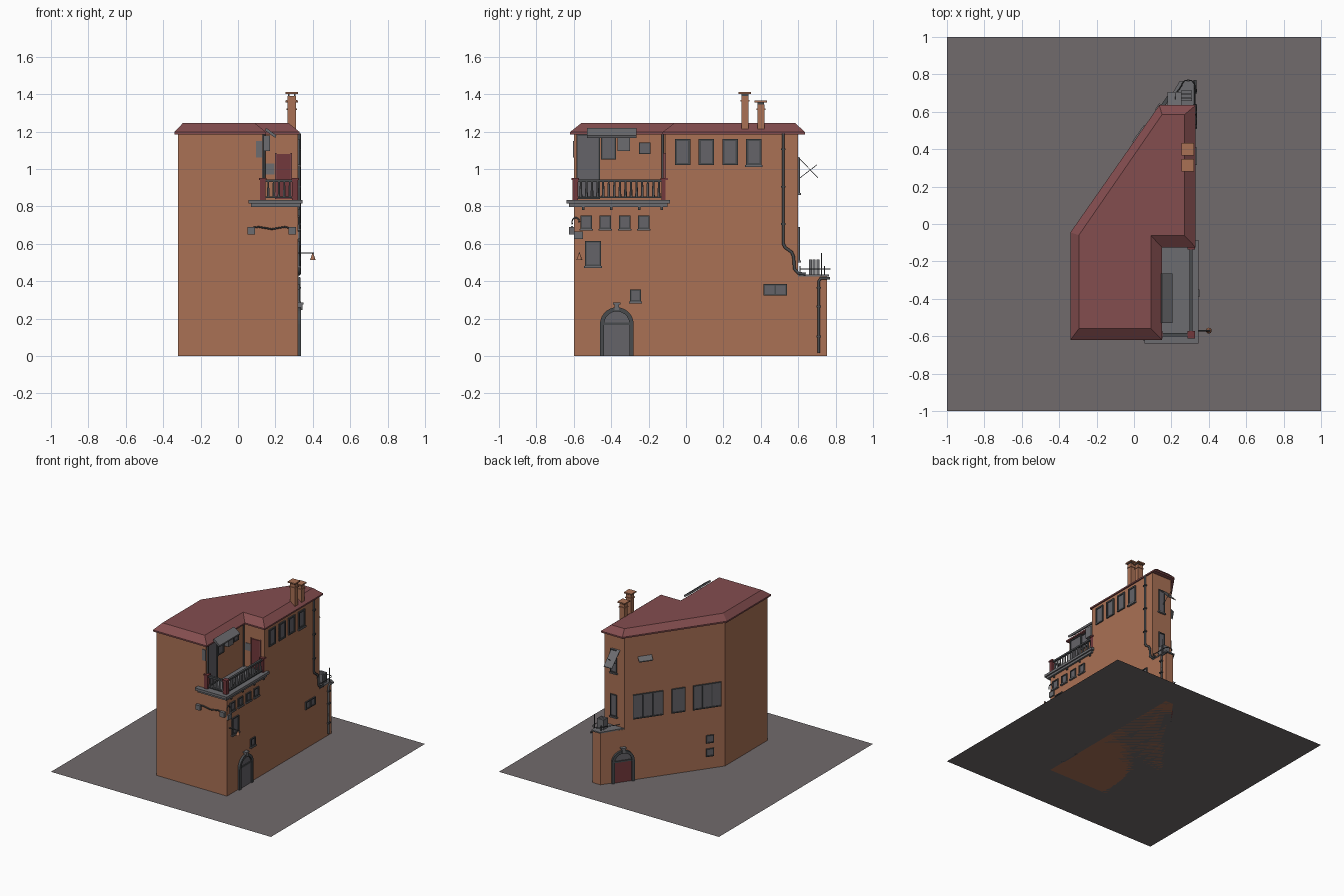
import bpy, bmesh, math
from mathutils import Vector

if "Cube" in bpy.data.objects:
    bpy.data.objects.remove(bpy.data.objects["Cube"])

def mat(name, r, g, b):
    m = bpy.data.materials.new(name)
    m.diffuse_color = (r, g, b, 1)
    m.use_nodes = True
    m.node_tree.nodes["Principled BSDF"].inputs["Base Color"].default_value = m.diffuse_color
    return m

WALL = mat("terracotta wall", .40, .165, .09)
ROOF = mat("maroon roof", .23, .075, .078)
GROUND = mat("ground grey", .165, .145, .15)
STONE = mat("stone grey", .15, .15, .16)
FRAME = mat("dark frame", .065, .07, .075)
GLASS = mat("glass grey", .13, .125, .14)
RED = mat("red paint", .17, .04, .045)

def finish(name, bm, m):
    bmesh.ops.recalc_face_normals(bm, faces=bm.faces)
    me = bpy.data.meshes.new(name)
    bm.to_mesh(me)
    bm.free()
    me.materials.append(m)
    ob = bpy.data.objects.new(name, me)
    bpy.context.collection.objects.link(ob)
    return ob

def loft(name, lower, upper, m):
    """Solid between two matching rings of 3D points."""
    bm = bmesh.new()
    a = [bm.verts.new(p) for p in lower]
    b = [bm.verts.new(p) for p in upper]
    n = len(a)
    bm.faces.new(a)
    bm.faces.new(b)
    for i in range(n):
        bm.faces.new((a[i], a[(i + 1) % n], b[(i + 1) % n], b[i]))
    return finish(name, bm, m)

def prism(name, pts, z0, z1, m):
    return loft(name, [(x, y, z0) for x, y in pts], [(x, y, z1) for x, y in pts], m)

def box(name, x0, x1, y0, y1, z0, z1, m):
    return prism(name, [(x0, y0), (x1, y0), (x1, y1), (x0, y1)], z0, z1, m)

class Side:
    """A wall plane: u runs along it, d points out of it."""
    def __init__(s, o, u, n):
        s.o, s.u, s.n = Vector(o), Vector(u).normalized(), Vector(n).normalized()

    def at(s, u, d, z):
        return s.o + s.u * u + s.n * d + Vector((0, 0, z))

    def plate(s, name, pts, d0, d1, m):
        return loft(name, [s.at(u, d0, z) for u, z in pts], [s.at(u, d1, z) for u, z in pts], m)

    def rect(s, name, u0, u1, z0, z1, d, m):
        return s.plate(name, [(u0, z0), (u1, z0), (u1, z1), (u0, z1)], -.005, d, m)

    def window(s, u0, u1, z0, z1, panes=1, sill=True, w=.008):
        s.rect("window_glass", u0, u1, z0, z1, .004, GLASS)
        s.rect("window_head", u0, u1, z1 - w, z1, .01, FRAME)
        s.rect("window_base", u0, u1, z0, z0 + w, .01, FRAME)
        for i in range(panes + 1):
            c = u0 + w / 2 + (u1 - u0 - w) * i / panes
            s.rect("window_post", c - w / 2, c + w / 2, z0, z1, .01, FRAME)
        if sill:
            s.rect("window_sill", u0 - .005, u1 + .005, z0 - .01, z0, .016, STONE)

    def arch_door(s, c, leaf):
        spring, ro, ri = .17, .09, .068
        arc = lambda r: [(c + r * math.cos(math.pi * i / 14), spring + r * math.sin(math.pi * i / 14)) for i in range(15)]
        s.plate("arch_surround", [(c + ro, 0)] + arc(ro) + [(c - ro, 0), (c - ri, 0)] + arc(ri)[::-1] + [(c + ri, 0)], -.005, .018, FRAME)
        s.plate("arch_fanlight", arc(ri), -.005, .005, GLASS)
        s.rect("door_leaf", c - ri, c + ri, 0, spring, .008, leaf)
        s.rect("door_lintel", c - ri, c + ri, spring - .005, spring + .008, .012, FRAME)
        s.rect("arch_keystone", c - .012, c + .012, .245, .275, .026, STONE)
        s.rect("keystone_cap", c - .02, c + .02, .275, .285, .03, STONE)

def pipe(name, pts, r, m, cyclic=False):
    cu = bpy.data.curves.new(name, "CURVE")
    cu.dimensions = "3D"
    cu.bevel_depth, cu.bevel_resolution, cu.use_fill_caps = r, 1, True
    sp = cu.splines.new("POLY")
    sp.points.add(len(pts) - 1)
    for p, q in zip(sp.points, pts):
        p.co = (*q, 1)
    sp.use_cyclic_u = cyclic
    cu.materials.append(m)
    ob = bpy.data.objects.new(name, cu)
    bpy.context.collection.objects.link(ob)

# base plate and building masses
bm = bmesh.new()
bmesh.ops.create_grid(bm, x_segments=1, y_segments=1, size=1)
finish("base_plate", bm, GROUND)
prism("lower_house", [(-.32, -.6), (.32, -.6), (.32, .6), (.14, .6), (-.32, -.05)], 0, .82, WALL)
prism("upper_house", [(-.32, -.6), (.13, -.6), (.13, -.11), (.32, -.11), (.32, .6), (.14, .6), (-.32, -.05)], .82, 1.2, WALL)
prism("yard_annex", [(.14, .6), (.32, .6), (.32, .755), (.25, .755)], 0, .425, WALL)
prism("annex_coping", [(.145, .6), (.325, .6), (.325, .765), (.245, .765)], .425, .435, STONE)

# hipped roof with notch over the terrace
eave = [(-.34, -.62), (.15, -.62), (.15, -.125), (.33, -.125), (.33, .635), (.135, .635), (-.34, -.045)]
ridge = [(-.295, -.56), (.09, -.56), (.09, -.062), (.27, -.062), (.27, .585), (.15, .585), (-.295, -.06)]
prism("roof_eave", eave, 1.185, 1.197, ROOF)
loft("roof_slopes", [(x, y, 1.197) for x, y in eave], [(x, y, 1.245) for x, y in ridge], ROOF)

# chimneys
for y, top in ((.315, 1.41), (.4, 1.365)):
    box("chimney_stack", .265, .31, y - .019, y + .019, 1.19, top - .02, WALL)
    box("chimney_collar", .26, .315, y - .024, y + .024, top - .05, top - .042, WALL)
    box("chimney_cap", .254, .32, y - .033, y + .033, top - .01, top, WALL)
    for dx in (.268, .3):
        box("chimney_cap_leg", dx, dx + .007, y - .018, y + .018, top - .02, top - .01, FRAME)

right = Side((.32, 0, 0), (0, 1, 0), (1, 0, 0))
front = Side((0, -.6, 0), (1, 0, 0), (0, -1, 0))
back = Side((0, .6, 0), (1, 0, 0), (0, 1, 0))
diag = Side((-.32, -.05, 0), (.57, .805, 0), (-.805, .57, 0))
terr = Side((.13, 0, 0), (0, 1, 0), (1, 0, 0))
terr_back = Side((0, -.11, 0), (1, 0, 0), (0, -1, 0))

# right wall openings
for i in range(4):
    u = -.06 + .127 * i
    right.window(u, u + .083, 1.02, 1.16, sill=(i == 3), w=.012)
    u = -.565 + .103 * i
    right.window(u, u + .062, .68, .75)
right.window(-.54, -.455, .48, .615)
right.window(-.3, -.24, .29, .355)
right.window(.415, .54, .322, .386, 2, False)
right.arch_door(-.37, GLASS)

# slanted rear wall openings
diag.arch_door(.81, RED)
diag.window(.49, .73, .5, .7, 3, False)
diag.window(.315, .425, .5, .7, 1, False)
diag.window(.03, .255, .5, .7, 3, False)
for z in (.1, .21):
    diag.window(.09, .15, z, z + .065, 1, False)
loft("slot_canopy", [diag.at(u, d, z) for u, d, z in ((.58, 0, 1.0), (.69, 0, 1.0), (.69, .03, .97), (.58, .03, .97))],
     [diag.at(u, d, z) for u, d, z in ((.58, 0, 1.007), (.69, 0, 1.007), (.69, .03, .977), (.58, .03, .977))], STONE)

# narrow end wall: two windows and a propped awning
back.window(.205, .265, .51, .69)
back.window(.205, .265, .87, 1.06)
loft("end_awning", [(.18, .6, 1.06), (.255, .6, 1.06), (.255, .705, .95), (.18, .705, .95)],
     [(.18, .6, 1.065), (.255, .6, 1.065), (.255, .705, .955), (.18, .705, .955)], STONE)
pipe("awning_strut", [(.22, .6, .945), (.22, .7, 1.022)], .002, FRAME)

# terrace openings
terr.window(-.585, -.46, .84, 1.185, 1, False)
terr.window(-.455, -.375, 1.05, 1.175, 1, False)
terr.rect("meter_box", -.365, -.3, 1.095, 1.18, .04, STONE)
terr.window(-.25, -.19, 1.08, 1.14, 1, False, .004)
terr_back.rect("terrace_door", .205, .28, .84, 1.08, .008, RED)
for a, b in ((.197, .205), (.28, .288)):
    terr_back.rect("terrace_door_jamb", a, b, .84, 1.085, .012, ROOF)
terr_back.rect("plaster_patch", .145, .195, .97, 1.03, .004, STONE)
front.rect("plaster_patch", .095, .128, 1.06, 1.15, .004, STONE)
loft("terrace_awning", [(.145, -.53, 1.205), (.145, -.265, 1.205), (.2, -.265, 1.165), (.2, -.53, 1.165)],
     [(.15, -.53, 1.22), (.15, -.265, 1.22), (.205, -.265, 1.18), (.205, -.53, 1.18)], STONE)

# balcony slab in steps, with brackets
box("balcony_slab", .055, .345, -.64, -.085, .815, .835, STONE)
box("balcony_moulding", .07, .335, -.625, -.1, .797, .815, STONE)
for y in (-.55, -.4, -.25, -.13):
    box("balcony_bracket", .31, .33, y - .006, y + .006, .78, .8, FRAME)

# balustrade: posts, rails, balusters
X, Y0, Y1 = .305, -.592, -.115
for x, y in ((.133, Y0), (X, Y0), (X, Y1)):
    box("rail_post", x - .015, x + .015, y - .015, y + .015, .835, .945, RED)
    box("rail_post_cap", x - .02, x + .02, y - .02, y + .02, .94, .952, RED)
for z, h in ((.845, .008), (.93, .014)):
    box("side_rail", X - .009, X + .009, Y0, Y1, z, z + h, FRAME)
    box("front_rail", .133, X, Y0 - .009, Y0 + .009, z, z + h, FRAME)
spots = [(X, Y0 + (Y1 - Y0) * i / 16) for i in range(1, 16)] + [(.133 + (X - .133) * i / 6, Y0) for i in range(1, 6)]
for x, y in spots:
    bm = bmesh.new()
    bmesh.ops.create_cone(bm, cap_ends=True, segments=6, radius1=.008, radius2=.005, depth=.085)
    bmesh.ops.translate(bm, vec=(x, y, .89), verts=bm.verts)
    finish("baluster", bm, STONE)

# cable with junction boxes on the front, hanging lamp
for u in (.05, .27):
    front.rect("junction_box", u, u + .04, .65, .69, .025, STONE)
pipe("front_cable", [(.07, -.61, .685), (.11, -.61, .69), (.18, -.61, .678), (.25, -.61, .69), (.29, -.61, .68)], .005, FRAME)
pipe("cable_loop", [(.325, -.59 + .02 * math.cos(a * .6), .715 + .025 * math.sin(a * .6)) for a in range(7)], .004, FRAME)
right.rect("cable_box", -.6, -.55, .625, .665, .012, STONE)
pipe("lamp_arm", [(.315, -.57, .55), (.405, -.57, .55)], .004, FRAME)
bm = bmesh.new()
bmesh.ops.create_cone(bm, cap_ends=True, segments=10, radius1=.016, radius2=.003, depth=.035)
bmesh.ops.translate(bm, vec=(.4, -.57, .53), verts=bm.verts)
finish("lamp_shade", bm, WALL)

# drainpipes
pipe("drainpipe", [(.327, .52, 1.19), (.327, .52, .6), (.327, .53, .58), (.327, .565, .555), (.327, .575, .53),
                   (.327, .58, .465), (.327, .6, .442), (.327, .64, .438)], .009, FRAME)
pipe("lower_drainpipe", [(.327, .77, .415), (.327, .72, .415), (.327, .71, .4), (.327, .71, .015)], .008, FRAME)
pipe("terrace_pipe", [(.14, -.125, 1.19), (.14, -.125, .84)], .007, FRAME)
for y, zs in ((.52, (.7, .9, 1.1)), (.71, (.1, .26, .36))):
    for z in zs:
        right.rect("pipe_clip", y - .013, y + .013, z, z + .01, .018, FRAME)

# annex roof: curved rail, slatted back, posts
pipe("annex_rail", [(.325, .61, .465), (.325, .74, .465)] +
     [(.29 + .035 * math.cos(a * math.pi / 6), .74 + .03 * math.sin(a * math.pi / 6), .465) for a in range(1, 6)] +
     [(.255, .74, .465), (.17, .62, .465)], .003, FRAME)
for x, y, z in ((.325, .61, .48), (.325, .725, .55), (.255, .74, .48)):
    pipe("annex_post", [(x, y, .43), (x, y, z)], .003, FRAME)
for y in (.665, .685, .705):
    box("annex_slat", .25, .31, y - .008, y + .008, .435, .515, STONE)
